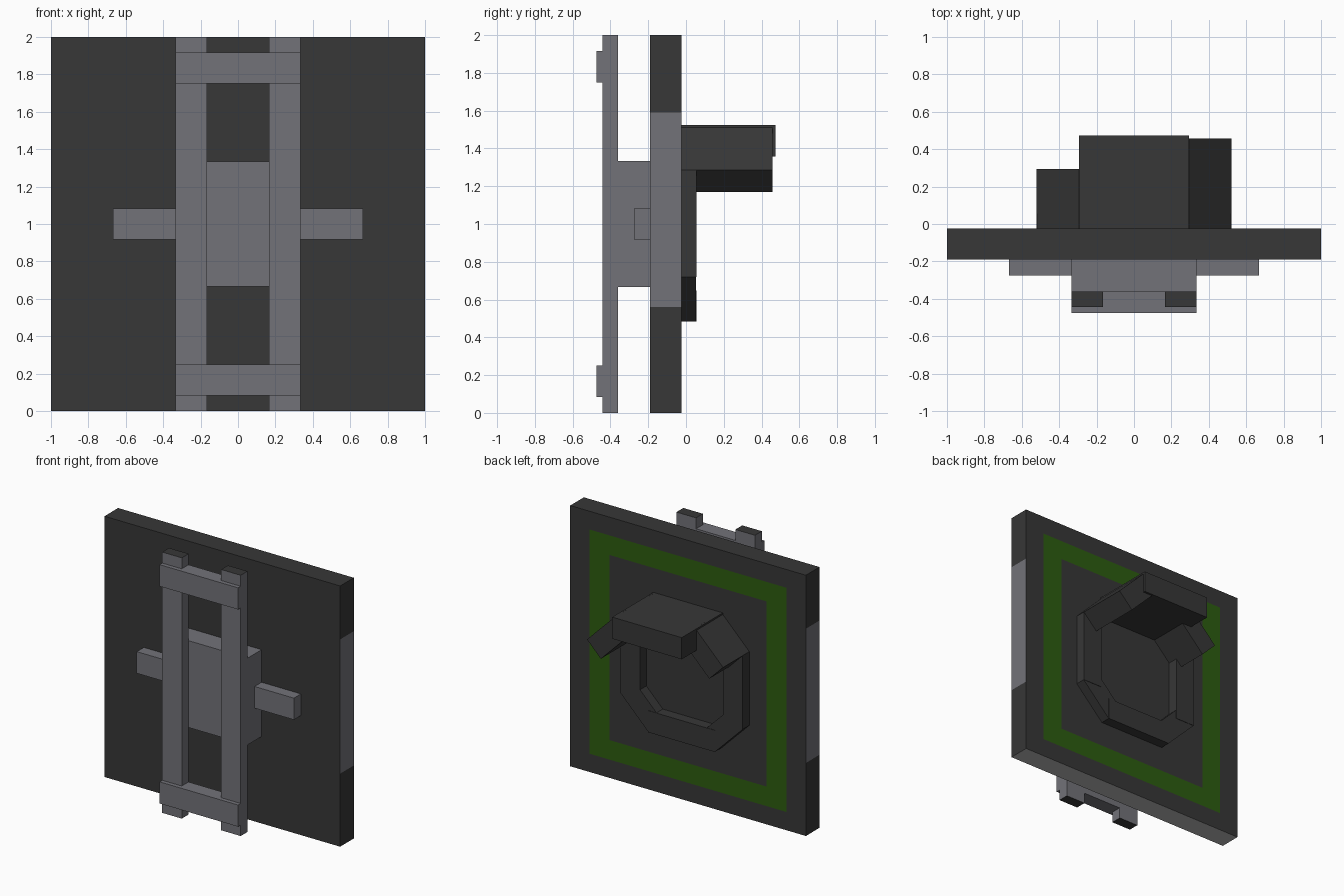
import bpy, bmesh, math
from mathutils import Matrix, Vector

if "Cube" in bpy.data.objects:
    bpy.data.objects.remove(bpy.data.objects["Cube"])


def material(name, rgb):
    m = bpy.data.materials.new(name)
    m.use_nodes = True
    m.diffuse_color = (*rgb, 1)
    bsdf = m.node_tree.nodes["Principled BSDF"]
    bsdf.inputs["Base Color"].default_value = (*rgb, 1)
    bsdf.inputs["Roughness"].default_value = 0.9
    return m


charcoal = material("charcoal", (0.038, 0.038, 0.038))
grey = material("steel grey", (0.17, 0.17, 0.19))
green = material("dark green", (0.026, 0.107, 0.005))
pale = material("pale grey", (0.48, 0.48, 0.48))


def box(name, low, high, mats, rule=None, cuts=(), tilt=0):
    """Box between two corners, tilted about y, cut by planes, coloured by a rule."""
    low, high = Vector(low), Vector(high)
    centre, size = (low + high) / 2, high - low
    bm = bmesh.new()
    bmesh.ops.create_cube(bm, size=1)
    bm.transform(Matrix.Translation(centre) @ Matrix.Rotation(tilt, 4, "Y") @ Matrix.Diagonal((*size, 1)))
    for axis, value in cuts:
        normal = Vector((axis == "x", 0, axis == "z"))
        bmesh.ops.bisect_plane(bm, geom=bm.verts[:] + bm.edges[:] + bm.faces[:],
                               plane_co=normal * value, plane_no=normal)
    bm.normal_update()
    if rule:
        for f in bm.faces:
            f.material_index = rule(f.calc_center_median(), f.normal)
    mesh = bpy.data.meshes.new(name)
    bm.to_mesh(mesh)
    bm.free()
    for m in mats:
        mesh.materials.append(m)
    ob = bpy.data.objects.new(name, mesh)
    bpy.context.collection.objects.link(ob)
    return ob


# Backing panel: grey side bands, pale underside, green square border on the back
OUT_X, IN_X, OUT_Z, IN_Z = 0.835, 0.667, 0.86, 0.71
BAND_LOW, BAND_HIGH = 0.56, 1.59


def panel_colour(c, n):
    if abs(n.x) > 0.5:
        return 1 if BAND_LOW < c.z < BAND_HIGH else 0
    if n.z < -0.5:
        return 3
    if n.y > 0.5:
        x, z = abs(c.x), abs(c.z - 1)
        if x < OUT_X and z < OUT_Z and not (x < IN_X and z < IN_Z):
            return 2
    return 0


cuts = [("z", BAND_LOW), ("z", BAND_HIGH)]
for s in (-1, 1):
    cuts += [("x", s * OUT_X), ("x", s * IN_X), ("z", 1 + s * OUT_Z), ("z", 1 + s * IN_Z)]
BACK, FRONT = -0.025, -0.19
box("panel", (-1, FRONT, 0), (1, BACK, 2), [charcoal, grey, green, pale], panel_colour, cuts)

# Mounting bracket on the front
box("bracket_block", (-0.333, -0.36, 0.667), (0.333, FRONT, 1.333), [grey])
for side, s in (("left", 1), ("right", -1)):
    xs = sorted((s * 0.167, s * 0.333))
    box(side + "_rail", (xs[0], -0.443, 0), (xs[1], -0.36, 2), [grey, charcoal],
        lambda c, n: int(abs(n.z) > 0.5))
    xs = sorted((s * 0.333, s * 0.667))
    box(side + "_arm", (xs[0], -0.275, 0.917), (xs[1], FRONT, 1.083), [grey])
for name, z in (("lower", 0.167), ("upper", 1.833)):
    box(name + "_crossbar", (-0.333, -0.475, z - 0.083), (0.333, -0.361, z + 0.083), [grey])

# Octagonal lamp rim on the back, with its upper three segments drawn out as a hood
RADIUS, THICK, HALF = 0.52, 0.166, 0.283
segments = (("hood_top", 0, 0.473), ("hood_left", 1, 0.457), ("rim_left", 2, 0.055),
            ("rim_lower_left", 3, 0.052), ("rim_bottom", 4, 0.055),
            ("rim_lower_right", 5, 0.052), ("rim_right", 6, 0.055), ("hood_right", 7, 0.293))
for name, i, depth in segments:
    diagonal = i % 2
    angle = i * math.pi / 4
    outer = 0.5675 if diagonal else RADIUS
    half = 0.168 if diagonal else HALF
    half = 0.295 if i == 0 else half
    r = outer - THICK / 2
    cx, cz = r * math.sin(angle), 1.003 + r * math.cos(angle)
    box(name, (cx - half, BACK, cz - THICK / 2), (cx + half, depth, cz + THICK / 2),
        [charcoal], tilt=angle)
